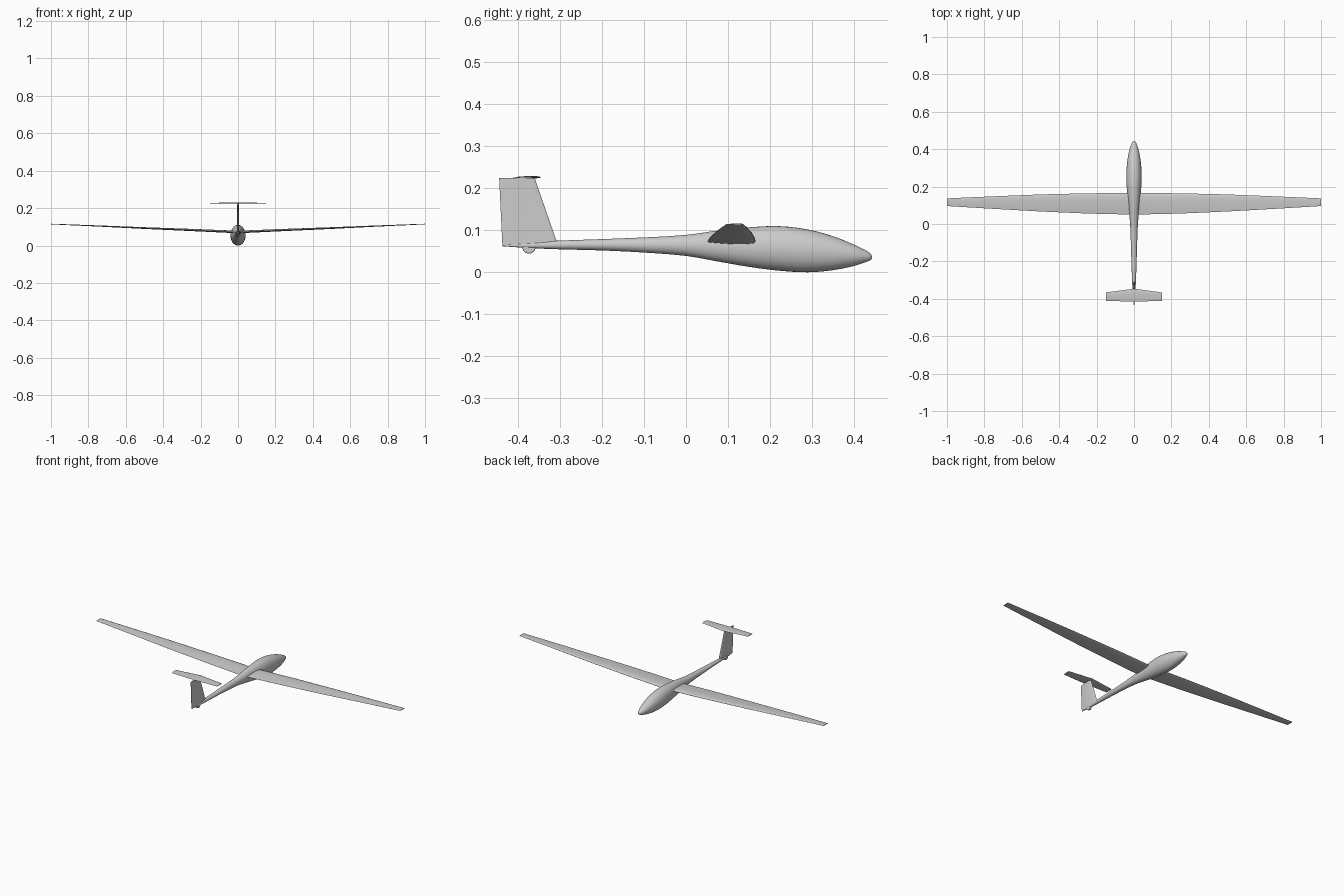
import bpy, bmesh, math
from mathutils import Vector

if "Cube" in bpy.data.objects:
    bpy.data.objects.remove(bpy.data.objects["Cube"])


def loft(name, rings, angle=40):
    """Skin a list of closed rings and cap both ends."""
    bm = bmesh.new()
    vs = [[bm.verts.new(p) for p in ring] for ring in rings]
    n = len(rings[0])
    for a, b in zip(vs, vs[1:]):
        for i in range(n):
            j = (i + 1) % n
            bm.faces.new((a[i], a[j], b[j], b[i]))
    bm.faces.new(vs[0])
    bm.faces.new(vs[-1])
    bmesh.ops.recalc_face_normals(bm, faces=bm.faces)
    me = bpy.data.meshes.new(name)
    bm.to_mesh(me)
    bm.free()
    ob = bpy.data.objects.new(name, me)
    bpy.context.collection.objects.link(ob)
    bpy.ops.object.select_all(action='DESELECT')
    ob.select_set(True)
    bpy.context.view_layer.objects.active = ob
    bpy.ops.object.shade_smooth_by_angle(angle=math.radians(angle))
    return ob


def foil(lead, trail, thick, n=12):
    """Airfoil outline as (y, offset) pairs, leading edge towards +y."""
    def half(t):
        return 5 * thick * (0.2969 * math.sqrt(t) - 0.126 * t - 0.3516 * t**2
                            + 0.2843 * t**3 - 0.1015 * t**4)
    ts = [(1 - math.cos(math.pi * i / n)) / 2 for i in range(n + 1)]
    up = [(lead + (trail - lead) * t, half(t)) for t in ts]
    low = [(y, -0.7 * h) for y, h in up[-1:0:-1]]
    return up + low


def smooth(stations, steps=3):
    """Catmull-Rom style subdivision of a station list."""
    pts = [Vector(s) for s in stations]
    out = []
    for i in range(len(pts) - 1):
        p0, p1, p2, p3 = pts[max(i - 1, 0)], pts[i], pts[i + 1], pts[min(i + 2, len(pts) - 1)]
        d = p2[0] - p1[0]
        m1 = (p2 - p0) * (d / (p2[0] - p0[0]))
        m2 = (p3 - p1) * (d / (p3[0] - p1[0]))
        for k in range(steps):
            t = k / steps
            out.append(p1 * (2*t**3 - 3*t*t + 1) + m1 * (t**3 - 2*t*t + t)
                       + p2 * (3*t*t - 2*t**3) + m2 * (t**3 - t*t))
    return out + [pts[-1]]


# Fuselage: y, top z, bottom z, half width
body = [
    (0.443, 0.037, 0.035, 0.001), (0.441, 0.043, 0.030, 0.006),
    (0.43, 0.051, 0.025, 0.013), (0.40, 0.066, 0.015, 0.024),
    (0.35, 0.086, 0.005, 0.034), (0.29, 0.102, 0.0, 0.040),
    (0.22, 0.110, 0.004, 0.040), (0.15, 0.107, 0.013, 0.035),
    (0.08, 0.100, 0.025, 0.028), (0.0, 0.089, 0.039, 0.021),
    (-0.10, 0.083, 0.047, 0.017), (-0.20, 0.079, 0.052, 0.014),
    (-0.31, 0.075, 0.055, 0.010), (-0.38, 0.070, 0.058, 0.006),
    (-0.436, 0.065, 0.062, 0.001),
]
rings = []
for y, top, bot, w in smooth(body):
    rings.append([(w * math.cos(a), y, (top + bot) / 2 + (top - bot) / 2 * math.sin(a))
                  for a in (2 * math.pi * i / 32 for i in range(32))])
loft("fuselage", rings)


def surface(name, half_stations):
    """Full-span flying surface from x, lead y, trail y, z, thickness ratio... mirrored."""
    full = [(-x, *r) for x, *r in reversed(half_stations) if x > 0] + half_stations
    return loft(name, [[(x, y, z + h) for y, h in foil(l, t, k * (l - t))]
                       for x, l, t, z, k in full])


# Main wing with dihedral and curved taper
surface("main_wing", [
    (0.0, 0.166, 0.050, 0.071, 0.14), (0.25, 0.164, 0.056, 0.082, 0.13),
    (0.5, 0.158, 0.067, 0.0925, 0.12), (0.75, 0.148, 0.081, 0.104, 0.11),
    (1.0, 0.137, 0.096, 0.1145, 0.10)])

# Tailplane on top of the fin
surface("tailplane", [(0.0, -0.346, -0.415, 0.226, 0.10), (0.15, -0.366, -0.411, 0.226, 0.10)])

# Vertical fin: leading y/z, trailing y/z, thickness
fin = [(-0.295, 0.066, -0.437, 0.061, 0.012), (-0.310, 0.079, -0.4375, 0.066, 0.011),
       (-0.361, 0.226, -0.445, 0.224, 0.008)]
rings = []
for l, zl, t, zt, k in fin:
    sec = foil(l, t, k)
    n = len(sec) // 2
    rings.append([((h if i <= n else h / 0.7), y, zl + (zt - zl) * (l - y) / (l - t))
                  for i, (y, h) in enumerate(sec)])
loft("vertical_fin", rings)

# Tail wheel, half sunk in the boom
bpy.ops.mesh.primitive_cylinder_add(vertices=24, radius=0.016, depth=0.009,
                                    location=(0, -0.374, 0.0605), rotation=(0, math.pi / 2, 0))
wheel = bpy.context.object
wheel.name = "tail_wheel"
bev = wheel.modifiers.new("round_edge", 'BEVEL')
bev.width, bev.segments = 0.002, 2
bpy.ops.object.shade_smooth_by_angle()
